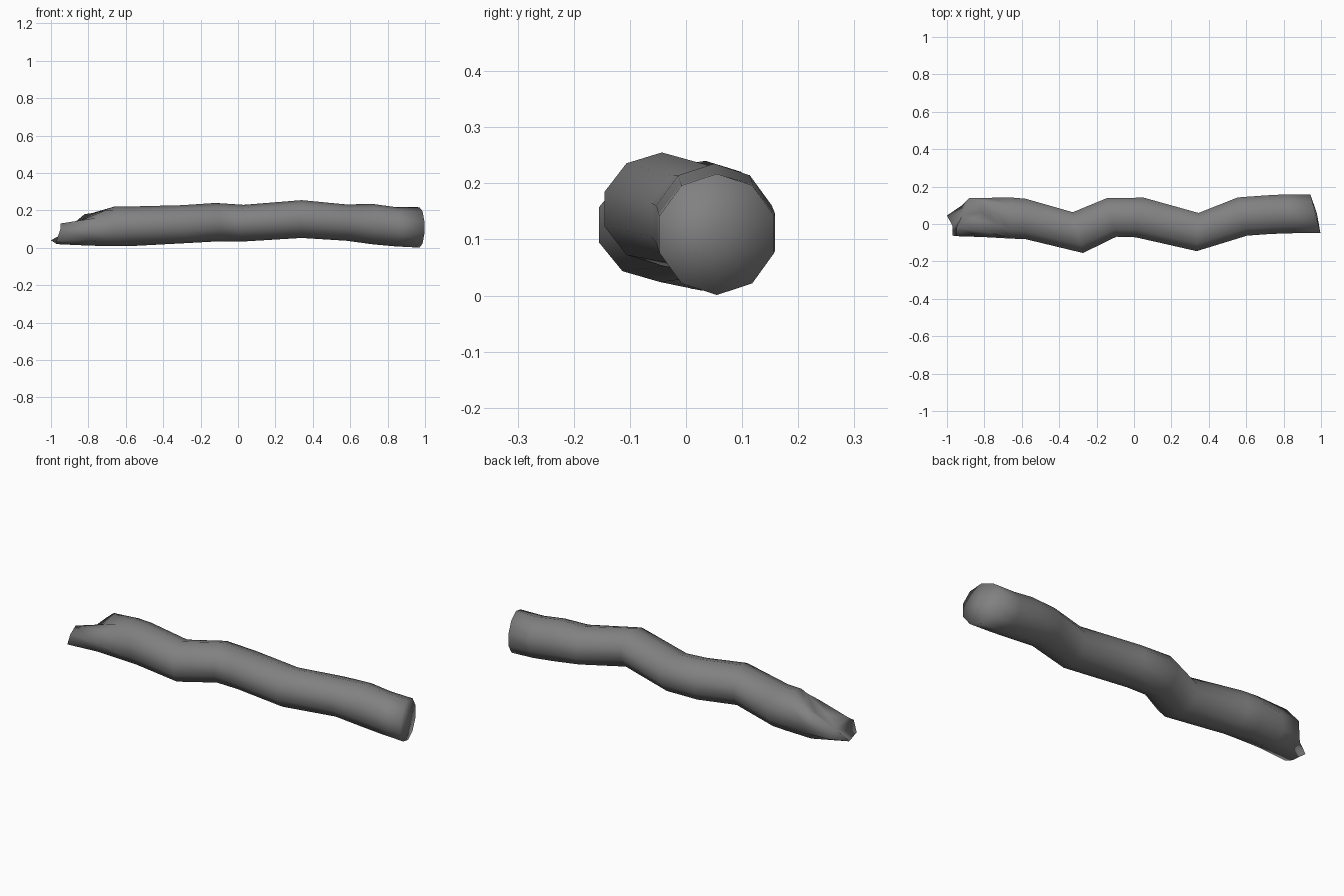
import bpy, bmesh, math

SIDES = 10

# trunk path: x, centre y, centre z, half width y, half height z, end tilt
PATH = [
    (-0.66, 0.032, 0.115, 0.110, 0.106, 0.0),
    (-0.58, 0.027, 0.115, 0.108, 0.106, 0.0),
    (-0.30, -0.046, 0.126, 0.109, 0.102, -0.25),
    (-0.12, 0.035, 0.137, 0.103, 0.103, -0.25),
    (0.03, 0.035, 0.132, 0.106, 0.098, 0.2),
    (0.34, -0.043, 0.154, 0.102, 0.101, 0.05),
    (0.58, 0.040, 0.135, 0.102, 0.097, -0.25),
    (0.72, 0.050, 0.127, 0.103, 0.108, -0.15),
    (0.84, 0.055, 0.113, 0.104, 0.105, -0.2),
    (0.970, 0.055, 0.109, 0.102, 0.108, -0.26),
]

# broken end: two ragged rings, same vertex order as the trunk rings
STEP = [(-.78, .14, .13), (-.80, .12, .18), (-.75, .06, .19), (-.71, -.01, .20),
        (-.76, -.05, .16), (-.80, -.07, .10), (-.80, -.055, .045),
        (-.80, .01, .012), (-.80, .08, .015), (-.80, .125, .06)]
TIP = [(-.88, .14, .13), (-.82, .12, .18), (-.81, .06, .15), (-.86, .03, .14),
       (-.95, -.02, .13), (-.95, -.065, .10), (-.97, -.062, .04),
       (-.97, -.01, .02), (-1.0, .045, .04), (-.92, .10, .05)]


def ring(x, cy, cz, ry, rz, tilt):
    pts = []
    for k in range(SIDES):
        a = 2 * math.pi * (k + 0.5) / SIDES
        dy = ry * math.cos(a) / math.cos(math.pi / SIDES)
        pts.append((x + tilt * dy, cy + dy, cz + rz * math.sin(a)))
    return pts


def cap(bm, loop, centre):
    c = bm.verts.new(centre)
    for k in range(SIDES):
        bm.faces.new((loop[k], loop[(k + 1) % SIDES], c))


bm = bmesh.new()
loops = [[bm.verts.new(p) for p in pts]
         for pts in [TIP, STEP] + [ring(*r) for r in PATH]]
for a, b in zip(loops, loops[1:]):
    for k in range(SIDES):
        j = (k + 1) % SIDES
        bm.faces.new((a[k], a[j], b[j], b[k]))
cap(bm, loops[0], (-0.92, 0.045, 0.085))   # splintered end
cap(bm, loops[-1], (0.978, 0.056, 0.11))   # sawn end
bmesh.ops.recalc_face_normals(bm, faces=bm.faces)

mesh = bpy.data.meshes.new("log_trunk")
bm.to_mesh(mesh)
bm.free()
log = bpy.data.objects.new("log_trunk", mesh)
bpy.context.collection.objects.link(log)

# dark grey bark
bark = bpy.data.materials.new("bark")
bark.diffuse_color = (0.22, 0.22, 0.22, 1)
mesh.materials.append(bark)

bpy.context.view_layer.objects.active = log
log.select_set(True)
bpy.ops.object.shade_smooth_by_angle(angle=math.radians(120))
